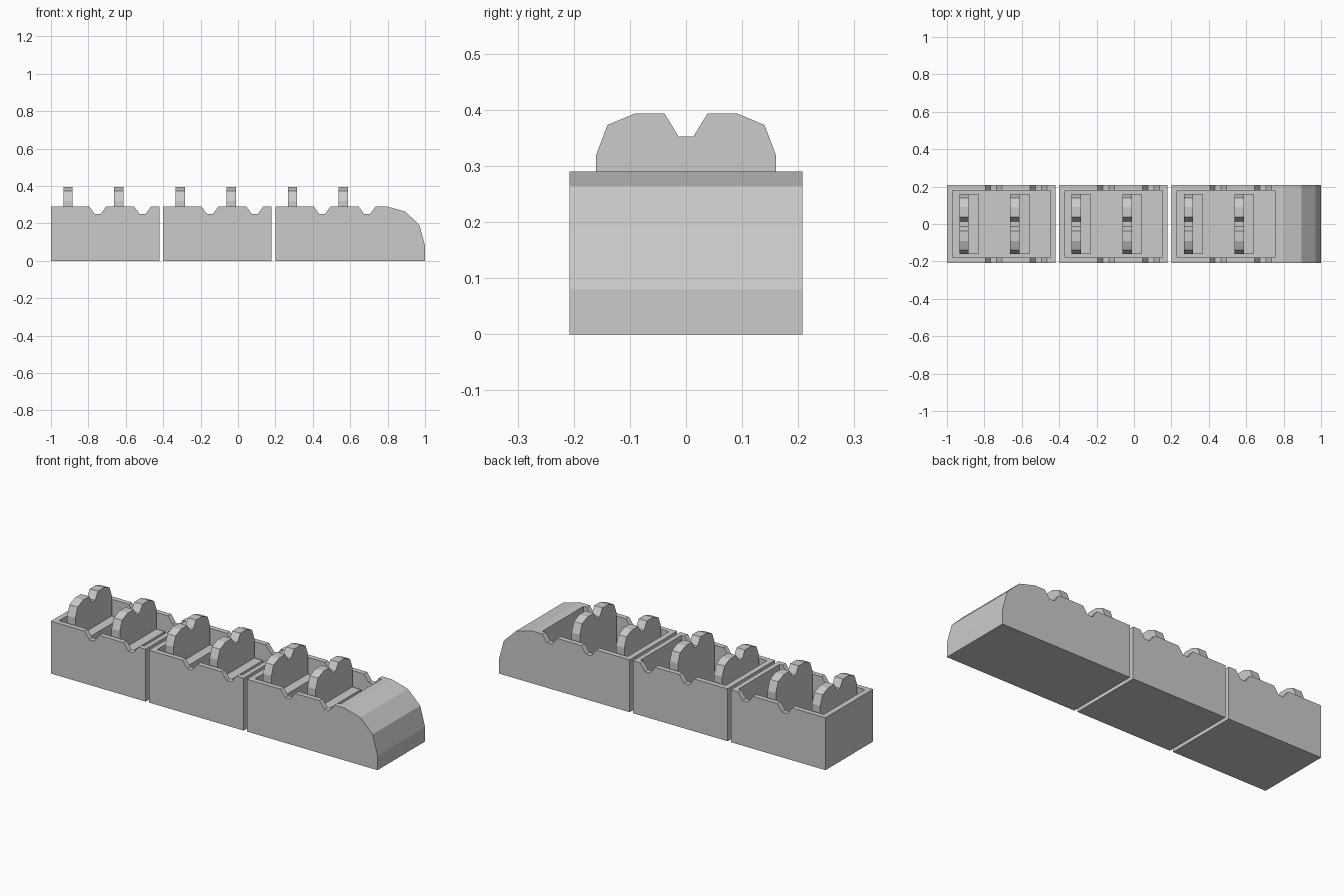
import bpy

if "Cube" in bpy.data.objects:
    bpy.data.objects.remove(bpy.data.objects["Cube"])

HALF_W = 0.208      # half width of the cars
FLOOR_Z = 0.04      # cabin floor height
TOP_Z = 0.29


def prism(name, outline, place, start, end):
    """Extrude a 2D outline from start to end; place maps (u, v, depth) to xyz."""
    n = len(outline)
    verts = [place(u, v, d) for d in (start, end) for u, v in outline]
    faces = [list(range(n))[::-1], list(range(n, 2 * n))]
    faces += [[i, (i + 1) % n, n + (i + 1) % n, n + i] for i in range(n)]
    mesh = bpy.data.meshes.new(name)
    mesh.from_pydata(verts, [], faces)
    obj = bpy.data.objects.new(name, mesh)
    bpy.context.collection.objects.link(obj)
    # consistent outward normals
    import bmesh
    bm = bmesh.new()
    bm.from_mesh(mesh)
    bmesh.ops.recalc_face_normals(bm, faces=bm.faces)
    bm.to_mesh(mesh)
    bm.free()
    return obj


def along_y(u, v, d):
    return (u, d, v)


def along_x(u, v, d):
    return (d, u, v)


def box(name, x0, x1, y, z0, z1):
    return prism(name, [(x0, z0), (x1, z0), (x1, z1), (x0, z1)], along_y, -y, y)


def hollow(body, cutter):
    mod = body.modifiers.new("cabin", 'BOOLEAN')
    mod.operation = 'DIFFERENCE'
    mod.solver = 'EXACT'
    mod.object = cutter
    bpy.context.view_layer.objects.active = body
    bpy.ops.object.modifier_apply(modifier=mod.name)
    bpy.data.objects.remove(cutter)


# Seat back outline: right half, mirrored to the left, with a notch in the middle
half = [(0.16, FLOOR_Z - 0.01), (0.16, 0.32), (0.14, 0.373), (0.092, 0.393),
        (0.038, 0.393), (0.013, 0.352)]
back_outline = half + [(-y, z) for y, z in reversed(half)]

# Door notches cut into the top of the side walls
notches = [(a + du, z) for a in (0.205, 0.445)
           for du, z in ((0, TOP_Z), (0.029, 0.25), (0.061, 0.25), (0.09, TOP_Z))]
flat_end = [(0.58, TOP_Z), (0.58, 0)]
nose_end = [(0.597, TOP_Z), (0.695, 0.263), (0.77, 0.19), (0.80, 0.08), (0.80, 0)]

cars = [("rear_car", -1.0, flat_end), ("middle_car", -0.4, flat_end),
        ("nose_car", 0.2, nose_end)]

for name, x0, end in cars:
    # Car shell with an open cabin
    outline = [(0, 0), (0, TOP_Z)] + notches + end
    body = prism(name, [(x0 + u, v) for u, v in outline], along_y, -HALF_W, HALF_W)
    hollow(body, box("cabin_cutter", x0 + 0.03, x0 + 0.553, 0.18, FLOOR_Z, 0.5))

    # Two seats per car
    for i, s in enumerate((0.066, 0.338)):
        x = x0 + s
        prism(f"{name}_seat_back_{i + 1}", back_outline, along_x, x, x + 0.05)
        box(f"{name}_seat_bench_{i + 1}", x + 0.045, x + 0.102, 0.16,
            FLOOR_Z - 0.01, 0.21)
